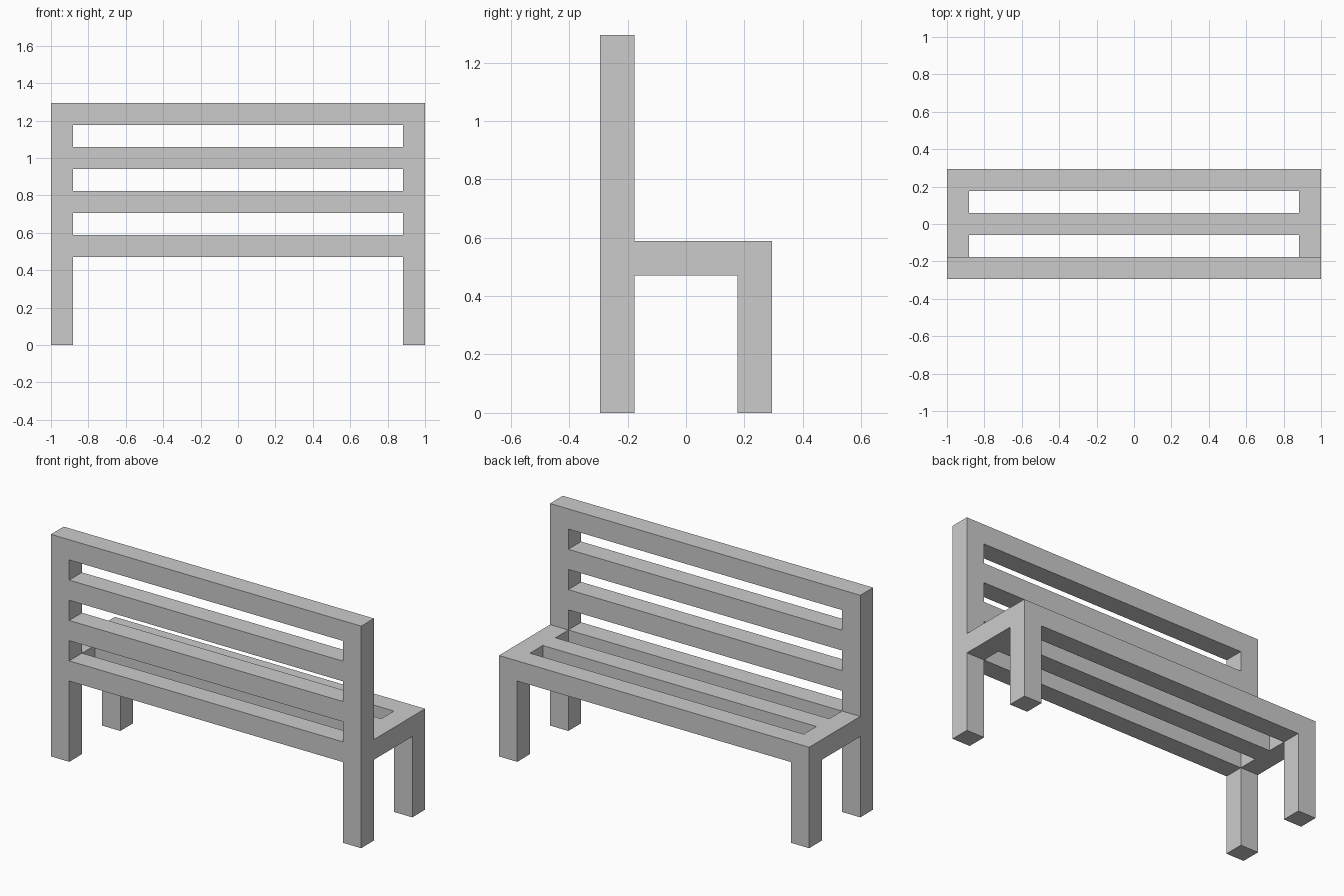
import bpy, bmesh, math
from mathutils import Vector

if "Cube" in bpy.data.objects:
    bpy.data.objects.remove(bpy.data.objects["Cube"])

U = 2 / 17                                   # beam thickness: 17 beams long, 5 deep, 11 high
XS = [-1, -1 + U, 1 - U, 1]                  # left end, middle span, right end
YS = [(j - 2.5) * U for j in range(6)]
ZS = [k * U for k in range(12)]


def beam(i, js, ks):
    """Cells occupied by a straight beam in column i."""
    return {(i, j, k) for j in js for k in ks}


parts = {}
# Posts, legs and seat sides, repeated at both ends
for side, i in (("left", 0), ("right", 2)):
    parts[f"back_post_{side}"] = beam(i, [0], range(11))
    parts[f"front_leg_{side}"] = beam(i, [4], range(5))
    parts[f"seat_side_{side}"] = beam(i, range(1, 4), [4])
# Backrest rails (the lowest is also the rear seat rail)
for n, k in enumerate((4, 6, 8, 10), 1):
    parts[f"back_rail_{n}"] = beam(1, [0], [k])
# Seat slats
parts["seat_slat_middle"] = beam(1, [2], [4])
parts["seat_slat_front"] = beam(1, [4], [4])

filled = set().union(*parts.values())


def build(name, cells):
    """Make one part, leaving out faces hidden inside joints."""
    bm = bmesh.new()
    for cell in cells:
        for axis in range(3):
            for d in (0, 1):
                nb = list(cell)
                nb[axis] += 2 * d - 1
                if tuple(nb) in filled:
                    continue
                b, c = (axis + 1) % 3, (axis + 2) % 3
                loop = []
                for s, t in ((0, 0), (1, 0), (1, 1), (0, 1)):
                    p = list(cell)
                    p[axis] += d
                    p[b] += s
                    p[c] += t
                    loop.append(bm.verts.new(Vector((XS[p[0]], YS[p[1]], ZS[p[2]]))))
                bm.faces.new(loop if d else loop[::-1])
    bmesh.ops.remove_doubles(bm, verts=bm.verts, dist=1e-4)
    bmesh.ops.dissolve_limit(bm, angle_limit=math.radians(1), verts=bm.verts, edges=bm.edges)
    mesh = bpy.data.meshes.new(name)
    bm.to_mesh(mesh)
    bm.free()
    bpy.context.collection.objects.link(bpy.data.objects.new(name, mesh))


for name, cells in parts.items():
    build(name, cells)
